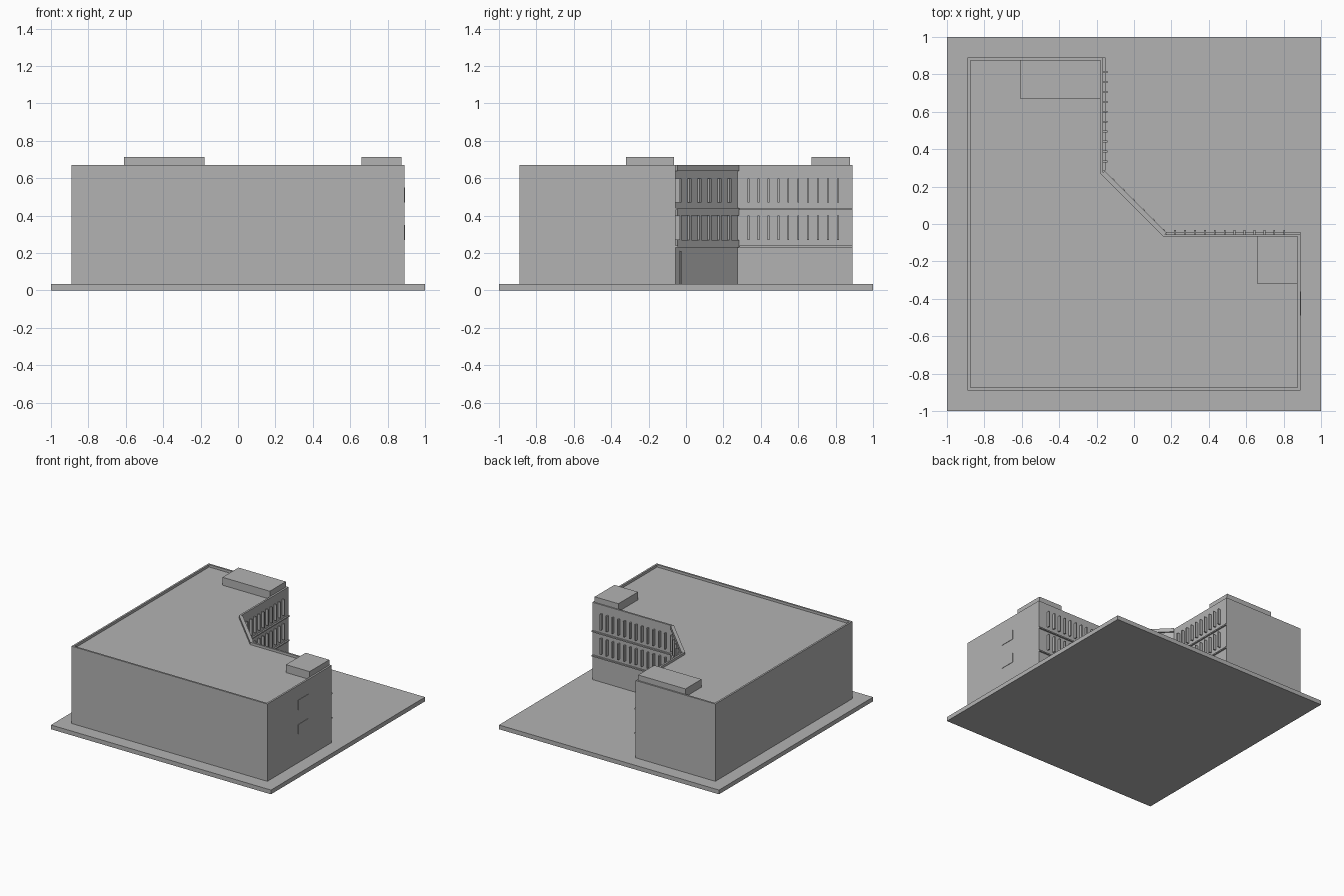
import bpy, bmesh, math
from mathutils import Vector, Matrix

if "Cube" in bpy.data.objects:
    bpy.data.objects.remove(bpy.data.objects["Cube"])

grey = bpy.data.materials.new("concrete_grey")
grey.diffuse_color = (0.45, 0.45, 0.45, 1)
grey.use_nodes = True
grey.node_tree.nodes["Principled BSDF"].inputs["Base Color"].default_value = grey.diffuse_color


def finish(name, bm):
    bmesh.ops.recalc_face_normals(bm, faces=bm.faces)
    me = bpy.data.meshes.new(name)
    bm.to_mesh(me)
    bm.free()
    me.materials.append(grey)
    ob = bpy.data.objects.new(name, me)
    bpy.context.collection.objects.link(ob)
    return ob


def add_box(bm, lo, hi, frame=Matrix.Identity(4)):
    lo, hi = Vector(lo), Vector(hi)
    m = frame @ Matrix.Translation((lo + hi) / 2) @ Matrix.Diagonal((*(hi - lo), 1))
    bmesh.ops.create_cube(bm, size=1, matrix=m)


def boxes(name, items, frame=Matrix.Identity(4)):
    bm = bmesh.new()
    for lo, hi in items:
        add_box(bm, lo, hi, frame)
    return finish(name, bm)


def inset(pts, d):
    # mitred inward offset of a counter-clockwise outline
    out = []
    for i, p in enumerate(pts):
        p = Vector(p)
        a = (p - Vector(pts[i - 1])).normalized()
        b = (Vector(pts[(i + 1) % len(pts)]) - p).normalized()
        na, nb = Vector((-a.y, a.x)), Vector((-b.y, b.x))
        out.append(p + (na + nb) * d / (1 + na.dot(nb)))
    return out


# ground slab
boxes("ground_slab", [((-1, -1, 0), (1, 1, 0.035))])

# main building shell with parapet and sunken roof
WX, WY = -0.165, -0.055            # courtyard wall planes
outline = [(-0.89, -0.89), (0.89, -0.89), (0.89, WY), (0.165, WY),
           (WX, 0.275), (WX, 0.89), (-0.89, 0.89)]
inner = inset(outline, 0.015)
bm = bmesh.new()
rings = [[bm.verts.new((p[0], p[1], z)) for p in pts]
         for pts, z in ((outline, 0.03), (outline, 0.67), (inner, 0.67), (inner, 0.65))]
n = len(outline)
for r, s in zip(rings, rings[1:]):
    for i in range(n):
        j = (i + 1) % n
        bm.faces.new((r[i], r[j], s[j], s[i]))
bm.faces.new(rings[-1])
bm.faces.new(rings[0][::-1])
finish("building_shell", bm)

# roof plant rooms
boxes("roof_boxes", [((-0.61, 0.67, 0.64), (-0.18, 0.878, 0.715)),
                     ((0.66, -0.32, 0.64), (0.875, -0.065, 0.715))])

# wing facades: local x along wall, local y outward
east = Matrix.Translation((0.17, WY, 0))
north = Matrix(((0, 1, 0, WX), (1, 0, 0, 0.285), (0, 0, 1, 0), (0, 0, 0, 1)))
for name, frame, length, count in (("east_wing", east, 0.72, 12),
                                   ("north_wing", north, 0.605, 10)):
    boxes(name + "_bands", [((0, -0.005, z), (length, 0.012, z + 0.01))
                            for z in (0.23, 0.43)], frame)
    boxes(name + "_fins", [((0.05 + 0.053 * i - 0.005, -0.005, z),
                            (0.05 + 0.053 * i + 0.005, 0.022, z + 0.13))
                           for i in range(count) for z in (0.27, 0.47)], frame)

# diagonal corner facade: bands, fins and door posts
a, b = Vector((0.165, WY, 0)), Vector((WX, 0.275, 0))
d = (b - a).normalized()
L = (b - a).length
o = Vector((d.y, -d.x, 0))
diag = Matrix(((d.x, o.x, 0, a.x), (d.y, o.y, 0, a.y), (0, 0, 1, 0), (0, 0, 0, 1)))
boxes("corner_bands", [((0, -0.005, z0), (L, 0.012, z1)) for z0, z1 in
                       ((0.64, 0.67), (0.40, 0.44), (0.23, 0.27))], diag)
boxes("corner_fins", [((0.012 + 0.076 * i, -0.005, z), (0.027 + 0.076 * i, 0.015, z + 0.13))
                      for i in range(6) for z in (0.27, 0.47)], diag)
boxes("corner_door_posts", [((0.028, -0.005, 0.035), (0.038, 0.006, 0.21))], diag)

# thin window plates on the east end wall
boxes("end_windows", [((0.885, -0.49, z), (0.893, -0.36, z + 0.08)) for z in (0.27, 0.47)])
